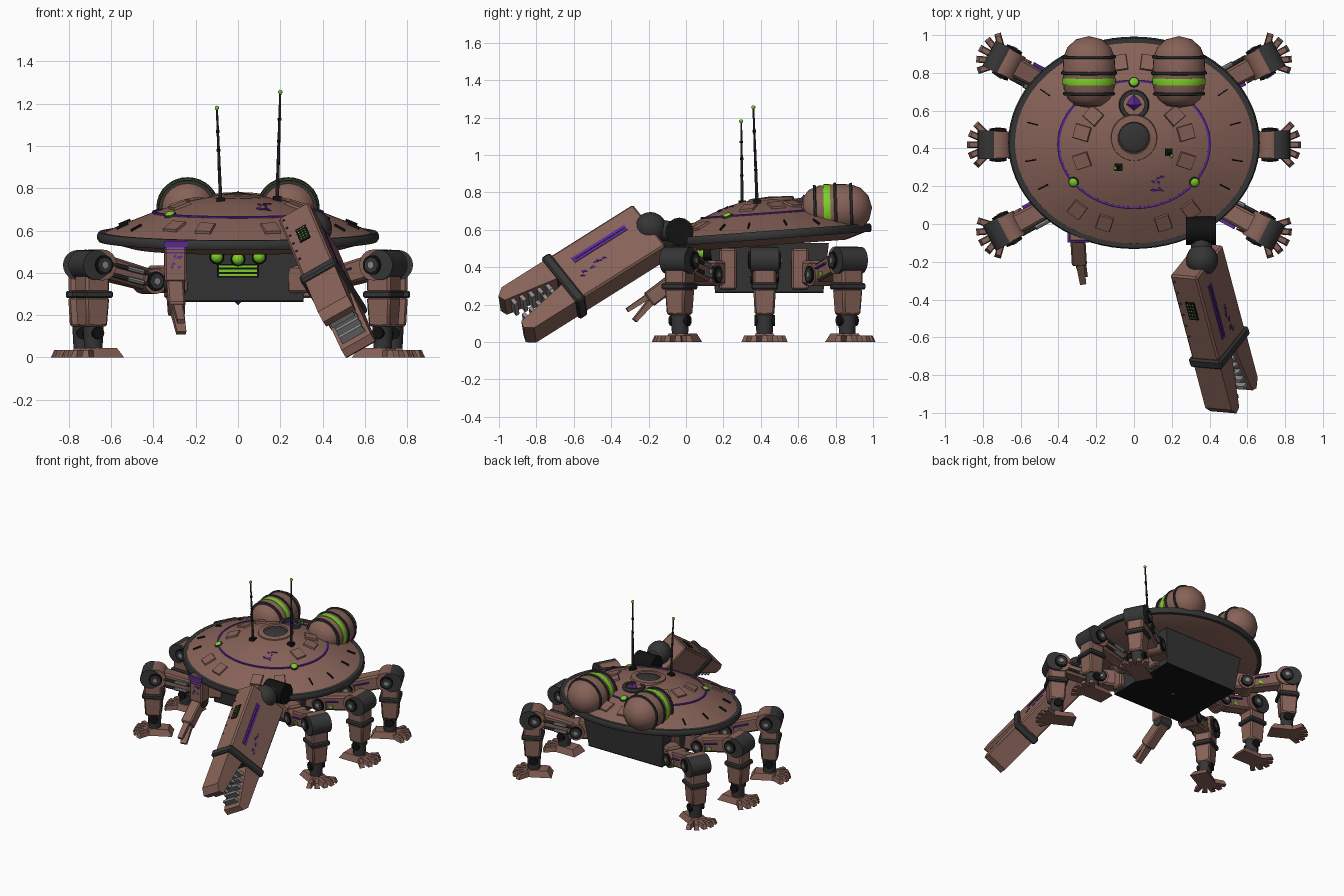
import bpy, bmesh, math, random
from mathutils import Matrix, Vector as V

if "Cube" in bpy.data.objects:
    bpy.data.objects.remove(bpy.data.objects["Cube"])

def material(name, c):
    m = bpy.data.materials.new(name)
    m.diffuse_color = (*c, 1)
    m.use_nodes = True
    m.node_tree.nodes["Principled BSDF"].inputs["Base Color"].default_value = m.diffuse_color
    return m

BROWN = material("brown_armour", (.24, .122, .097))
DARK = material("dark_grey", (.036, .036, .036))
BLACK = material("near_black", (.006, .006, .006))
GREEN = material("lime_green", (.2, .62, .02))
PURPLE = material("purple", (.1, .022, .3))
STEEL = material("steel_grey", (.25, .25, .26))
I = Matrix()
T = lambda x, y, z: Matrix.Translation((x, y, z))
R = lambda deg, ax: Matrix.Rotation(math.radians(deg), 4, ax)

def finish(bm, name, mat, M):
    bmesh.ops.remove_doubles(bm, verts=bm.verts, dist=1e-5)
    bm.transform(M)
    bmesh.ops.recalc_face_normals(bm, faces=bm.faces)
    for f in bm.faces:
        f.smooth = True
    for e in bm.edges:
        e.smooth = len(e.link_faces) == 2 and e.calc_face_angle(0) < math.radians(35)
    me = bpy.data.meshes.new(name)
    bm.to_mesh(me)
    bm.free()
    me.materials.append(mat)
    o = bpy.data.objects.new(name, me)
    bpy.context.collection.objects.link(o)
    return o

def box(name, size, mat, M=I, taper=(1, 1), bevel=0):
    # taper scales the top end
    bm = bmesh.new()
    bmesh.ops.create_cube(bm, size=1)
    for v in bm.verts:
        k = taper if v.co.z > 0 else (1, 1)
        v.co = V((v.co.x * size[0] * k[0], v.co.y * size[1] * k[1], v.co.z * size[2]))
    if bevel:
        bmesh.ops.bevel(bm, geom=bm.edges[:], offset=bevel, segments=1, affect='EDGES')
    return finish(bm, name, mat, M)

def cyl(name, r1, r2, d, mat, M=I, n=24):
    bm = bmesh.new()
    bmesh.ops.create_cone(bm, cap_ends=True, segments=n, radius1=r1, radius2=r2, depth=d)
    return finish(bm, name, mat, M)

def ball(name, r, mat, M=I, n=20):
    bm = bmesh.new()
    bmesh.ops.create_uvsphere(bm, u_segments=n, v_segments=n // 2, radius=r)
    return finish(bm, name, mat, M)

def lathe(name, prof, mat, M=I, n=64, closed=False):
    bm = bmesh.new()
    vs = [bm.verts.new((r, 0, z)) for r, z in prof]
    es = [bm.edges.new(p) for p in zip(vs, vs[1:])]
    if closed:
        es.append(bm.edges.new((vs[-1], vs[0])))
    bmesh.ops.spin(bm, geom=vs + es, cent=(0, 0, 0), axis=(0, 0, 1), angle=2 * math.pi, steps=n)
    return finish(bm, name, mat, M)

def band(name, r, z, w, t, mat, M=I, n=64):
    return lathe(name, [(r - t, z - w / 2), (r + t * .6, z - w / 2), (r + t, z - w / 4), (r + t, z + w / 4),
                        (r + t * .6, z + w / 2), (r - t, z + w / 2)], mat, M, n, True)

def prism(name, pts, w, mat, M=I):
    # polygon in local xz, extruded along y
    bm = bmesh.new()
    f = bm.faces.new([bm.verts.new((x, -w / 2, z)) for x, z in pts])
    ex = bmesh.ops.extrude_face_region(bm, geom=[f])
    bmesh.ops.translate(bm, verts=[v for v in ex['geom'] if isinstance(v, bmesh.types.BMVert)], vec=(0, w, 0))
    return finish(bm, name, mat, M)

def between(p, q):
    p, q = V(p), V(q)
    return Matrix.Translation((p + q) / 2) @ (q - p).to_track_quat('Z', 'Y').to_matrix().to_4x4()

def rod(name, p, q, r1, r2, mat, M=I, n=12):
    return cyl(name, r1, r2, (V(q) - V(p)).length, mat, M @ between(p, q), n)

def beam(name, p, q, sx, sy, mat, M=I, taper=(1, 1), bevel=0):
    return box(name, (sx, sy, (V(q) - V(p)).length), mat, M @ between(p, q), taper, bevel)

# --- tilted saucer shell ---
KY = .845
DISC = T(0, .43, .571) @ R(4.2, 'X')
OVAL = DISC @ Matrix.Diagonal((1, KY, 1, 1))
TOP = [(.65, .012), (.55, .056), (.4, .115), (.25, .164), (.13, .188), (0, .193)]
lathe("saucer_shell", TOP[::-1] + [(.65, -.015), (.5, -.055), (0, -.055)], BROWN, OVAL, 72)
band("saucer_rim", .648, 0, .045, .018, DARK, OVAL, 72)
band("purple_ring", .4, .116, .012, .007, PURPLE, OVAL)

def height(x, y):
    r = math.hypot(x, y / KY)
    for (a, za), (b, zb) in zip(TOP, TOP[1:]):
        if r >= b:
            return zb + (za - zb) * (r - b) / (a - b)

def on_disc(x, y, up=0):
    # frame on the shell: X radial, Z normal
    e = .004
    n = V((height(x - e, y) - height(x + e, y), height(x, y - e) - height(x, y + e), 2 * e)).normalized()
    rad = V((x, y / KY, 0))
    rad = (rad - n * rad.dot(n)).normalized()
    m = Matrix((rad, n.cross(rad), n)).transposed().to_4x4()
    return DISC @ T(x, y, height(x, y)) @ m @ T(0, 0, up)

for s in (-1, 1):
    for x, y in [(.275, .065), (.275, -.085), (.215, .155), (.3, -.35), (.155, -.42), (.075, .43)]:
        box("shell_panel", (.09, .08, .016), BROWN, on_disc(s * x, y, .003), (.92, .92))
    for x, y in [(.47, .27), (.535, .105), (.545, -.09), (.48, -.23)]:
        box("rim_slit", (.06, .006, .012), BLACK, on_disc(s * x, y, .005))
for x, y in ((-.32, -.2), (.32, -.2), (0, .33)):
    p = on_disc(x, y)
    cyl("ring_light_socket", .03, .027, .016, DARK, p)
    ball("ring_light", .024, GREEN, p @ T(0, 0, .007) @ Matrix.Diagonal((1, 1, .5, 1)))
# hatch and crystal
HATCH = DISC @ T(0, .04, -.006)
lathe("hatch_collar", [(.125, .18), (.12, .203), (.085, .208), (.08, .19)], BROWN, HATCH, 32)
ball("hatch_dome", .08, DARK, HATCH @ T(0, 0, .195) @ Matrix.Diagonal((1, 1, .2, 1)), 24)
band("crystal_socket", .068, .17, .03, .012, DARK, DISC @ T(0, .215, 0), 32)
for nm, m, r in (("top_crystal", DISC @ T(0, .215, .15), .052), ("belly_crystal", T(0, .43, .268), .022)):
    cyl(nm, r, 0, r, PURPLE, m @ T(0, 0, r / 2), 4)
    cyl(nm, 0, r, r, PURPLE, m @ T(0, 0, -r / 2), 4)
# scattered purple marks
random.seed(4)
def marks(name, place, n, lx, ly):
    for i in range(n):
        u, v = random.uniform(-lx, lx), random.uniform(-ly, ly)
        cyl(name, .015, .015, .005, PURPLE, place(u, v) @ R(random.uniform(0, 90), 'Z') @ Matrix.Diagonal((1, .5, 1, 1)), 3)
marks("shell_mark", lambda u, v: on_disc(.12 + u, -.2 + v, .004), 11, .03, .05)

# --- rear tanks ---
for s in (-1, 1):
    M = T(s * .238, .805, .712) @ R(-88, 'X') @ Matrix.Diagonal((1, .95, 1, 1))
    lathe("rear_tank", [(0, -.19), (.07, -.178), (.112, -.145), (.134, -.09), (.14, 0), (.135, .08), (.115, .13), (.07, .172), (0, .19)], BROWN, M, 32)
    band("tank_band", .129, -.115, .016, .01, DARK, M, 32)
    band("tank_band", .14, -.005, .016, .008, DARK, M, 32)
    band("tank_band", .134, .08, .016, .01, DARK, M, 32)
    band("tank_glow_band", .1375, -.05, .036, .004, GREEN, M, 32)

# --- antennas ---
for b, t in (((-.082, .30, .735), (-.1, .295, 1.18)), ((.185, .38, .74), (.2, .36, 1.255))):
    box("antenna_base", (.04, .04, .045), BLACK, T(*b))
    rod("antenna", b, t, .009, .005, DARK, n=8)
    ball("antenna_tip", .011, GREEN, T(*t), 10)
    for k in (.35, .55, .75):
        p = V(b).lerp(V(t), k)
        cyl("antenna_joint", .009, .009, .012, BLACK, T(*p), 8)

# --- hull under the saucer ---
box("hull", (.62, .58, .26), DARK, T(0, .445, .40), (1.1, 1.1))
box("belly_plate", (.621, .581, .008), BLACK, T(0, .445, .267))
for s in (-1, 1):
    for y in (.225, .61):
        box("hip_column", (.06, .09, .22), BROWN, T(s * .32, y, .39), bevel=.01)
for x, z in ((-.1, .475), (0, .465), (.1, .475)):
    M = T(x, .115, z) @ R(90, 'X')
    cyl("front_light_rim", .035, .033, .05, BLACK, M)
    ball("front_light", .029, GREEN, M @ T(0, 0, .02))
box("front_grille", (.2, .03, .065), BLACK, T(0, .142, .41))
for z in (.39, .41, .43):
    box("grille_bar", (.18, .01, .01), GREEN, T(0, .125, z))

# --- six legs; local X points outwards from the hip ---
def leg(M):
    A = lambda x, y, z: M @ T(x, y, z) @ R(90, 'X')
    box("hip_bracket", (.17, .11, .13), BROWN, M @ T(.03, 0, .37), bevel=.012)
    cyl("hip_joint", .06, .06, .13, BROWN, A(.13, 0, .36))
    beam("upper_leg", (.1, 0, .355), (.41, 0, .437), .095, .1, BROWN, M, (1.15, 1.1), .012)
    cyl("knee_joint", .073, .073, .14, BROWN, A(.415, 0, .437))
    cyl("knee_cuff", .071, .071, .152, DARK, A(.452, 0, .437))
    for s in (-1, 1):
        for x, z, w in ((.13, .36, .066), (.415, .437, .078)):
            cyl("joint_cap", .046, .046, .016, BLACK, A(x, s * w, z))
            cyl("joint_disc", .034, .034, .012, DARK, A(x, s * (w + .004), z))
            cyl("joint_bolt", .017, .017, .012, STEEL, A(x, s * (w + .008), z), 6)
    # stripe on one side, piston on the other
    beam("leg_stripe", (.19, -.055, .395), (.29, -.055, .421), .028, .008, PURPLE, M)
    box("leg_light", (.025, .006, .025), GREEN, M @ T(.23, -.054, .365))
    for z in (.02, -.03):
        rod("leg_piston", (.14, .06, .37 + z), (.36, .064, .42 + z), .011, .011, DARK, M, 8)
        rod("piston_shaft", (.2, .064, .384 + z), (.28, .066, .402 + z), .013, .013, STEEL, M, 8)
    box("shin_top", (.125, .125, .1), BROWN, M @ T(.435, 0, .355), bevel=.012)
    box("shin_band", (.15, .145, .034), DARK, M @ T(.435, 0, .298), bevel=.008)
    box("shin", (.11, .105, .14), BROWN, M @ T(.435, 0, .215), (1.15, 1.15), .01)
    cyl("ankle", .043, .05, .13, DARK, M @ T(.43, 0, .1), 12)
    cyl("ankle_pin", .03, .03, .11, BLACK, A(.43, 0, .115), 12)
    box("foot", (.2, .13, .045), BROWN, M @ T(.40, 0, .0225), (.7, .75))
    for a in (-46, -23, 0, 23, 46):
        box("toe", (.15, .036, .034), BROWN, M @ T(.425, 0, .017) @ R(a, 'Z') @ T(.08, 0, 0), (.8, .7))

for y, a in ((.17, -28), (.42, 0), (.66, 28)):
    leg(T(.305, y, 0) @ R(a, 'Z'))
    leg(T(-.305, y, 0) @ R(180 - a, 'Z'))

# --- large claw arm: X along arm, Y across, Z between the jaws ---
d = V((.219, -.826, -.52)).normalized()
u = d.cross(V((0, 0, 1))).normalized() * -1
u = u if u.x > 0 else -u
v = u.cross(d)
v = v if v.z > 0 else -v
th = math.radians(35)
n1 = math.cos(th) * u + math.sin(th) * v
n2 = math.cos(th) * v - math.sin(th) * u
C = T(.40, -.455, .421) @ Matrix((d, n1, n2)).transposed().to_4x4()
cyl("shoulder_barrel", .075, .075, .16, BLACK, T(.355, -.035, .59) @ R(90, 'Y'), 16)
rod("shoulder_link", (.355, -.02, .58), (.36, -.2, .61), .055, .055, DARK)
ball("elbow_ball", .085, DARK, T(.36, -.19, .61), 20)
box("claw_housing", (.56, .165, .315), BROWN, C @ T(-.04, 0, 0), bevel=.01)
box("claw_band", (.055, .195, .345), DARK, C @ T(.235, 0, 0), bevel=.01)
for s in (-1, 1):
    prism("claw_jaw", [(.2, s * .155), (.53, s * .155), (.575, s * .12), (.562, s * .08), (.3, s * .03), (.2, s * .01)], .16, BROWN, C)
    for i in range(5):
        x = .32 + i * .05
        box("claw_tooth", (.022, .125, .05), STEEL, C @ T(x, 0, s * (.018 + (x - .3) * .19)), (.9, .95))
box("claw_stripe", (.34, .008, .034), PURPLE, C @ T(-.04, .083, .06))
box("claw_stripe_line", (.32, .008, .004), BLACK, C @ T(-.04, .0845, .06))
marks("claw_mark", lambda a, b: C @ T(.06 + a, .084, -.03 + b) @ R(90, 'X'), 10, .08, .025)
box("claw_vent", (.11, .055, .008), BLACK, C @ T(-.1, 0, .159))
for i in range(5):
    for j in (-1, 0, 1):
        box("vent_light", (.007, .006, .004), GREEN, C @ T(-.14 + i * .02, j * .015, .1625))
for i in range(6):
    cyl("claw_rivet", .006, .006, .008, DARK, C @ T(-.28 + i * .07, -.06, .158), 8)

# --- small gripper arm ---
box("gripper_shoulder", (.105, .1, .2), BROWN, T(-.295, -.045, .455), bevel=.01)
box("gripper_cuff", (.112, .106, .03), PURPLE, T(-.295, -.045, .535))
for z in (.51, .495):
    box("gripper_line", (.095, .004, .006), PURPLE, T(-.295, -.096, z))
marks("gripper_mark", lambda a, b: T(-.285 + a, -.097, .445 + b) @ R(90, 'X'), 7, .03, .035)
cyl("gripper_elbow", .042, .042, .1, DARK, T(-.3, -.04, .35) @ R(90, 'Y'))
beam("gripper_forearm", (-.3, -.035, .35), (-.29, -.2, .225), .08, .085, BROWN, bevel=.008)
beam("gripper_finger", (-.292, -.17, .265), (-.27, -.315, .17), .045, .032, BROWN, taper=(.75, .7))
beam("gripper_finger", (-.288, -.185, .22), (-.268, -.275, .115), .06, .034, BROWN, taper=(.75, .7))
